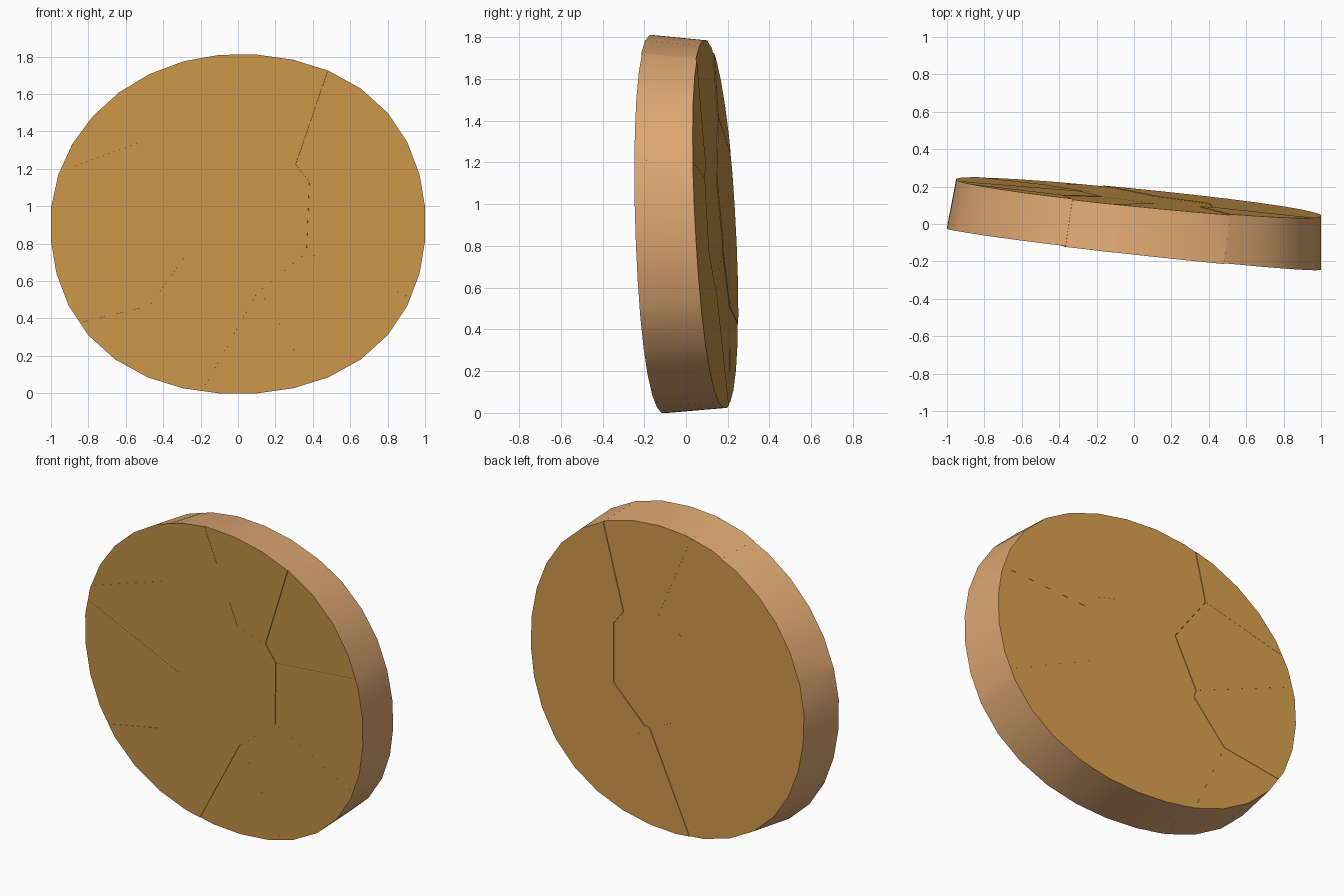
import bpy, bmesh, math, random
from mathutils import Vector

if "Cube" in bpy.data.objects:
    bpy.data.objects.remove(bpy.data.objects["Cube"])

random.seed(4)
SIDES = 32


def material(name, rgb):
    m = bpy.data.materials.new(name)
    m.diffuse_color = (*rgb, 1)
    m.use_nodes = True
    m.node_tree.nodes["Principled BSDF"].inputs["Base Color"].default_value = m.diffuse_color
    return m


FACE = material("golden brown", (0.61, 0.314, 0.069))
RIM = material("light tan", (0.73, 0.39, 0.17))


def ring(bm, cx, rx, rz, plane):
    """Slightly squarish oval lying on a tilted plane y = c + a*x + b*(z - 0.905)."""
    c, a, b = plane
    verts = []
    for i in range(SIDES):
        t = 2 * math.pi * (i + 0.5) / SIDES
        full = 0 if math.pi / 2 < t < math.pi else 0.032
        r = 1 + full * math.sin(2 * t) ** 2
        x = cx + rx * r * math.cos(t)
        dz = rz * r * math.sin(t)
        verts.append(bm.verts.new((x, c + a * x + b * dz, 0.905 + dz)))
    return verts


def biscuit():
    """Whole tilted disc: two flat faces (slot 0) and a rim (slot 1)."""
    bm = bmesh.new()
    front = ring(bm, 0.0, 1.004, 0.909, (-0.135, -0.11, -0.03))
    back = ring(bm, 0.025, 0.979, 0.884, (0.142, -0.10, -0.052))
    bm.faces.new(front)
    bm.faces.new(back[::-1])
    for i in range(SIDES):
        j = (i + 1) % SIDES
        bm.faces.new((front[j], front[i], back[i], back[j])).material_index = 1
    bmesh.ops.recalc_face_normals(bm, faces=bm.faces)
    return bm


# Centres of the broken pieces, read off the crack pattern
centres = [(0.05, 0.95), (-0.18, 1.42), (0.2, 1.58), (0.65, 1.42), (0.72, 0.92),
           (0.5, 0.4), (0.12, 0.18), (-0.2, 0.36), (-0.55, 0.2), (-0.68, 0.7),
           (-0.5, 1.18), (-0.62, 1.5)]
seeds = [Vector((x, random.uniform(-0.08, 0.08) - 0.1 * x, z)) for x, z in centres]

# Cut one closed cell out of the disc for each centre
for n, p in enumerate(seeds):
    bm = biscuit()
    for q in seeds:
        if q is p or not bm.faces:
            continue
        cut = bmesh.ops.bisect_plane(
            bm, geom=bm.verts[:] + bm.edges[:] + bm.faces[:], dist=1e-5,
            plane_co=(p + q) / 2, plane_no=q - p, clear_outer=True)
        edges = [e for e in cut["geom_cut"] if isinstance(e, bmesh.types.BMEdge)]
        if edges:
            for f in bmesh.ops.holes_fill(bm, edges=edges, sides=0)["faces"]:
                f.material_index = 0
    # tiny shift so the cracks read as steps
    bmesh.ops.translate(bm, verts=bm.verts, vec=(0, random.uniform(-0.003, 0.003), 0))
    bmesh.ops.recalc_face_normals(bm, faces=bm.faces)
    me = bpy.data.meshes.new(f"biscuit_piece_{n + 1}")
    bm.to_mesh(me)
    bm.free()
    me.materials.append(FACE)
    me.materials.append(RIM)
    ob = bpy.data.objects.new(f"biscuit_piece_{n + 1}", me)
    bpy.context.collection.objects.link(ob)
    bpy.ops.object.select_all(action='DESELECT')
    ob.select_set(True)
    bpy.context.view_layer.objects.active = ob
    bpy.ops.object.shade_smooth_by_angle(angle=math.radians(30))
